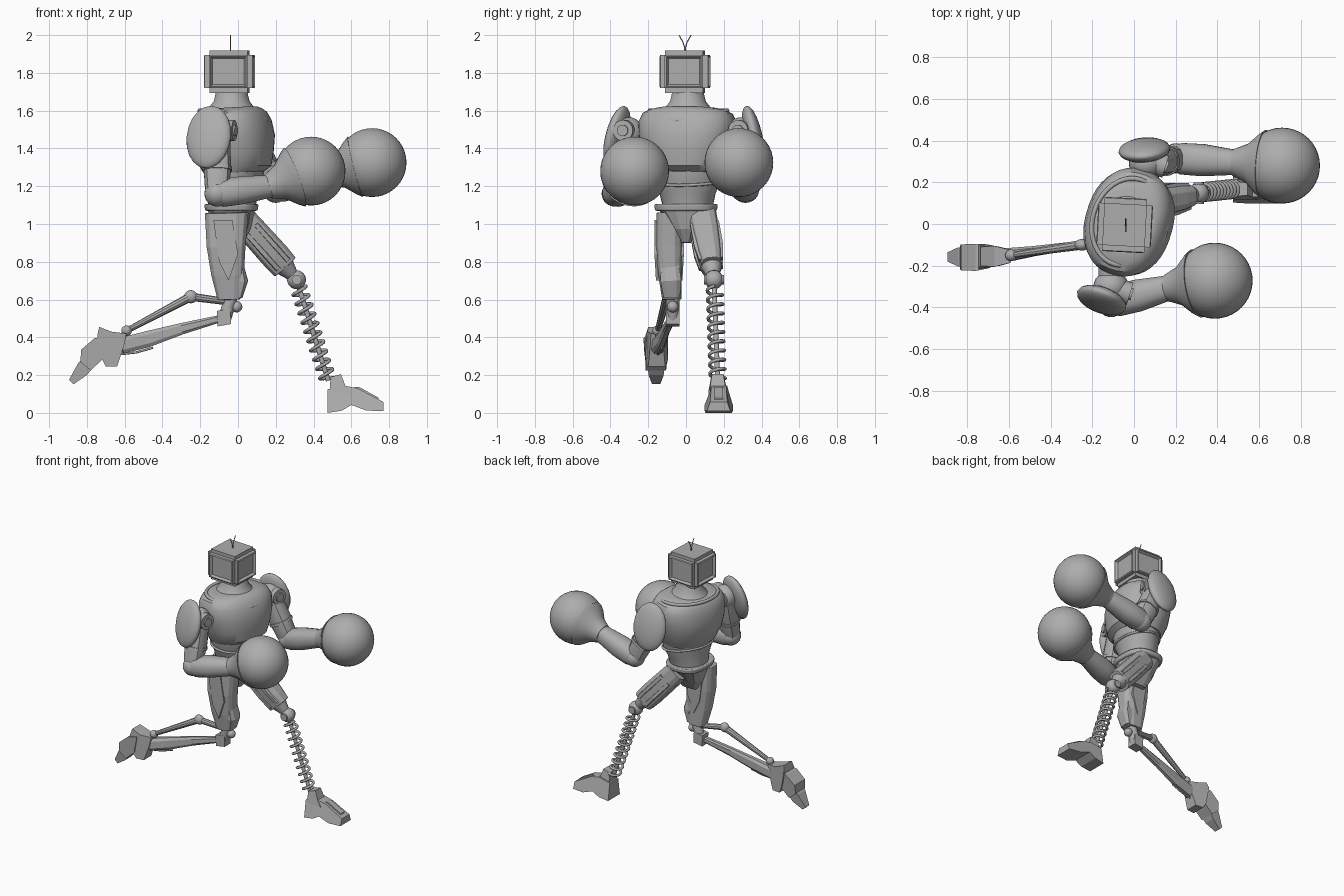
import bpy, bmesh, math
from mathutils import Vector as V, Matrix

if "Cube" in bpy.data.objects:
    bpy.data.objects.remove(bpy.data.objects["Cube"])

GREY = (0.42, 0.42, 0.42, 1)
mat = bpy.data.materials.new("plain grey")
mat.use_nodes = True
mat.diffuse_color = GREY
mat.node_tree.nodes["Principled BSDF"].inputs["Base Color"].default_value = GREY
TURN = Matrix.Rotation(math.radians(-17), 4, 'Z')   # twist of the upper body


def finish(name, bm, smooth=True, bevel=0):
    bmesh.ops.recalc_face_normals(bm, faces=bm.faces)
    me = bpy.data.meshes.new(name)
    bm.to_mesh(me)
    bm.free()
    ob = bpy.data.objects.new(name, me)
    bpy.context.collection.objects.link(ob)
    me.materials.append(mat)
    if bevel:
        mod = ob.modifiers.new("bevel", 'BEVEL')
        mod.width, mod.segments = bevel, 2
    if smooth:
        bpy.ops.object.select_all(action='DESELECT')
        ob.select_set(True)
        bpy.context.view_layer.objects.active = ob
        bpy.ops.object.shade_smooth_by_angle(angle=math.radians(35))
    return ob


def loft(name, rings, side=(0, 1, 0), n=24, power=2, smooth=True, bevel=0):
    """Skin superellipse rings (centre, half width along side, half depth)."""
    bm = bmesh.new()
    axis = (V(rings[-1][0]) - V(rings[0][0])).normalized()
    s = V(side)
    s = (s - axis * s.dot(axis)).normalized()
    t = axis.cross(s)
    prev = None
    for p, w, d in rings:
        ring = []
        for i in range(n):
            a = math.tau * (i + 0.5) / n
            c, q = math.cos(a), math.sin(a)
            c = math.copysign(abs(c) ** (2 / power), c)
            q = math.copysign(abs(q) ** (2 / power), q)
            ring.append(bm.verts.new(V(p) + s * w * c + t * d * q))
        if prev:
            for i in range(n):
                j = (i + 1) % n
                bm.faces.new((prev[i], prev[j], ring[j], ring[i]))
        else:
            bm.faces.new(ring)
        prev = ring
    bm.faces.new(prev)
    return finish(name, bm, smooth, bevel)


def rod(name, a, b, r, r2=None, n=16):
    r2 = r if r2 is None else r2
    return loft(name, [(a, r, r), (b, r2, r2)], (0.1, 1, 0.05), n)


def ball(name, p, radii, rot=(0, 0, 0), seg=24):
    bm = bmesh.new()
    bmesh.ops.create_uvsphere(bm, u_segments=seg, v_segments=seg // 2, radius=1)
    ob = finish(name, bm)
    ob.location, ob.scale = p, radii
    ob.rotation_euler = [math.radians(a) for a in rot]
    return ob


def slab(name, profile, yc):
    """Side profile of (x, z, half thickness) points, thick about y = yc."""
    bm = bmesh.new()
    lo, hi = ([bm.verts.new((x, yc + k * h, z)) for x, z, h in profile] for k in (-1, 1))
    bm.faces.new(lo)
    bm.faces.new(hi[::-1])
    for i in range(len(lo)):
        j = (i + 1) % len(lo)
        bm.faces.new((lo[i], lo[j], hi[j], hi[i]))
    return finish(name, bm, False)


def wire(name, pts, r, cyclic=False):
    cu = bpy.data.curves.new(name, 'CURVE')
    cu.dimensions, cu.bevel_depth, cu.bevel_resolution = '3D', r, 2
    cu.use_fill_caps = True
    sp = cu.splines.new('POLY')
    sp.points.add(len(pts) - 1)
    for q, p in zip(sp.points, pts):
        q.co = (*p, 1)
    sp.use_cyclic_u = cyclic
    cu.materials.append(mat)
    ob = bpy.data.objects.new(name, cu)
    bpy.context.collection.objects.link(ob)
    return ob


# Head: bevelled box with recessed panels, screen on the +x face
bm = bmesh.new()
bmesh.ops.create_cube(bm, size=1)
bmesh.ops.scale(bm, vec=(0.254, 0.252, 0.225), verts=bm.verts)
bmesh.ops.bevel(bm, geom=bm.edges[:], offset=0.025, segments=2, affect='EDGES')
bm.normal_update()
for f in [f for f in bm.faces if f.calc_area() > 0.02 and abs(f.normal.z) < 0.5]:
    bmesh.ops.inset_individual(bm, faces=[f], thickness=0.012, depth=0.004)
    bmesh.ops.inset_individual(bm, faces=[f], thickness=0.014, depth=-0.018)
head = finish("head", bm)
head.location = (-0.045, -0.005, 1.807)
head.rotation_euler.z = math.radians(-3)
for k, nm in ((-1, "right"), (1, "left")):
    wire(nm + "_antenna", [(-0.04, -0.005 + k * 0.032 * t * t, 1.91 + 0.09 * t)
                           for t in (0, 0.3, 0.6, 1)], 0.003)

# Torso, twisted about z
chest = loft("chest", [((x, 0, z), w, d) for x, z, w, d in (
    (-0.02, 1.27, 0.19, 0.15), (-0.01, 1.3, 0.205, 0.18), (-0.02, 1.37, 0.235, 0.2),
    (-0.025, 1.46, 0.255, 0.21), (-0.03, 1.54, 0.262, 0.195), (-0.035, 1.585, 0.24, 0.175),
    (-0.04, 1.605, 0.2, 0.155), (-0.04, 1.615, 0.15, 0.135))], n=40, power=2.3)
abdomen = loft("abdomen", [((x, 0, z), w, d) for x, z, w, d in (
    (-0.035, 1.08, 0.13, 0.125), (-0.03, 1.16, 0.15, 0.13), (-0.02, 1.22, 0.18, 0.145),
    (-0.02, 1.29, 0.19, 0.155))], n=32)
neck = loft("neck", [((-0.035, 0, z), r, r) for z, r in (
    (1.59, 0.14), (1.62, 0.118), (1.65, 0.095), (1.7, 0.083))])
ANG = [math.tau * i / 40 for i in range(40)]
collar = wire("collar", [(-0.035 + (0.165 + 0.025 * max(0, math.cos(a))) * math.cos(a),
                          0.212 * math.sin(a), 1.6 - 0.05 * max(0, math.cos(a)))
                         for a in ANG], 0.012, True)
seam = wire("waist_seam", [(-0.02 + 0.148 * math.cos(a), 0.183 * math.sin(a),
                            1.225 - 0.02 * math.cos(a)) for a in ANG], 0.008, True)
for ob in (chest, abdomen, neck, collar, seam):
    ob.matrix_world = TURN @ ob.matrix_world

# Pelvis
loft("belt", [((-0.035, 0, 1.07), 0.165, 0.14), ((-0.035, 0, 1.105), 0.17, 0.145)],
     n=24, power=2.6, bevel=0.008)
loft("pelvis", [((-0.03, 0, 0.9), 0.025, 0.06), ((-0.03, 0, 0.97), 0.07, 0.1),
                ((-0.035, 0, 1.08), 0.15, 0.13)], n=12, power=3, smooth=False)

# Arms: shoulder, upper arm, forearm, round glove
ARMS = {
    "right": ((-0.11, -0.3, 1.48), (-0.11, -0.375, 1.16), (0.17, -0.305, 1.2),
              (0.387, -0.272, 1.28), (-0.155, -0.365, 1.46), (-14, 0, -20), -1),
    "left": ((0.06, 0.29, 1.48), (0.2, 0.315, 1.18), (0.49, 0.295, 1.27),
             (0.71, 0.28, 1.325), (0.05, 0.355, 1.46), (12, 0, 5), 1)}
for nm, (sh, el, wr, gl, pad, rot, k) in ARMS.items():
    sh, el, wr, gl = map(V, (sh, el, wr, gl))
    ball(nm + "_shoulder", sh, (0.085, 0.075, 0.085))
    fwd = TURN.to_3x3() @ V((1, 0, 0))
    face = sh + V((0.01, k * 0.01, 0.015))
    rod(nm + "_shoulder_disc", face, face + fwd * 0.085, 0.055, n=24)
    rod(nm + "_shoulder_hub", face, face + fwd * 0.095, 0.03, n=20)
    rod(nm + "_shoulder_axle", sh - V((0, k * 0.12, 0)), sh, 0.06)
    ball(nm + "_shoulder_pad", pad, (0.125, 0.05, 0.17), rot, 20)
    loft(nm + "_upper_arm", [(sh.lerp(el, t), w, d) for t, w, d in (
        (0.1, 0.065, 0.07), (0.5, 0.07, 0.075), (0.85, 0.062, 0.068), (1, 0.06, 0.06))],
        n=12, power=2.5)
    loft(nm + "_arm_band", [(sh.lerp(el, t), 0.075, 0.08) for t in (0.56, 0.62)], n=12, power=2.5)
    ball(nm + "_elbow", el, (0.068, 0.072, 0.068))
    loft(nm + "_forearm", [(el.lerp(wr, t), w, d) for t, w, d in (
        (-0.1, 0.055, 0.05), (0.1, 0.076, 0.074), (0.45, 0.078, 0.075), (1, 0.06, 0.06))],
        n=20, power=2.3)
    loft(nm + "_glove_cuff", [(wr.lerp(gl, t), r, r) for t, r in (
        (-0.05, 0.066), (0.02, 0.072), (0.25, 0.095), (0.48, 0.145), (0.6, 0.165))], n=32)
    ball(nm + "_glove", gl, (0.182,) * 3, seg=40)

# Right leg: thigh, knee, trailing shin and foot
loft("right_thigh", [((-0.06, -0.088, 1.06), 0.07, 0.118), ((-0.063, -0.09, 0.88), 0.073, 0.105),
                     ((-0.055, -0.085, 0.73), 0.063, 0.088), ((-0.047, -0.075, 0.6), 0.052, 0.062)],
     n=12, power=3.2, smooth=False, bevel=0.004)
loft("right_knee_guard", [((0.0, -0.075, 0.61), 0.045, 0.025), ((0.015, -0.08, 0.7), 0.058, 0.04),
                          ((0.005, -0.085, 0.79), 0.05, 0.025)], n=8, power=3, smooth=False)
slab("right_thigh_panel", [(-0.13, 1.02, 0.078), (-0.03, 1.02, 0.078), (0.0, 0.84, 0.078),
                           (-0.05, 0.7, 0.07), (-0.1, 0.8, 0.074)], -0.089)
ball("right_knee", (-0.007, -0.07, 0.562), (0.03,) * 3)
rod("right_knee_link", (-0.035, -0.07, 0.62), (-0.07, -0.07, 0.5), 0.035)
slab("right_knee_block", [(-0.112, 0.54, 0.035), (-0.04, 0.55, 0.035),
                          (-0.037, 0.47, 0.035), (-0.108, 0.458, 0.035)], -0.07)
loft("right_shin", [((-0.09, -0.075, 0.5), 0.02, 0.02), ((-0.3, -0.105, 0.445), 0.02, 0.032),
                    ((-0.48, -0.13, 0.39), 0.025, 0.045), ((-0.62, -0.15, 0.355), 0.035, 0.045)],
     n=8, power=3, smooth=False)
wire("right_heel_cable", [(-0.45, -0.13, 0.345), (-0.54, -0.14, 0.32), (-0.63, -0.15, 0.31)], 0.006)
ROD = [(-0.03, -0.07, 0.585), (-0.25, -0.1, 0.615), (-0.59, -0.15, 0.435)]
rod("right_upper_link", ROD[0], ROD[1], 0.018, 0.022, 10)
rod("right_lower_link", ROD[1], ROD[2], 0.024, 0.015, 10)
ball("right_link_joint", ROD[1], (0.035, 0.028, 0.035))
ball("right_link_end", ROD[2], (0.028,) * 3)
slab("right_ankle", [(-0.59, 0.42, 0.03), (-0.67, 0.43, 0.05), (-0.735, 0.455, 0.045),
                     (-0.745, 0.41, 0.06), (-0.72, 0.285, 0.06), (-0.7, 0.245, 0.05),
                     (-0.64, 0.245, 0.045), (-0.605, 0.35, 0.035)], -0.155)
slab("right_foot", [(-0.69, 0.41, 0.05), (-0.76, 0.395, 0.065), (-0.83, 0.335, 0.062),
                    (-0.835, 0.27, 0.055), (-0.78, 0.225, 0.055), (-0.71, 0.29, 0.055)], -0.16)
slab("right_toe", [(-0.8, 0.31, 0.045), (-0.845, 0.265, 0.045), (-0.895, 0.175, 0.022),
                   (-0.87, 0.152, 0.022), (-0.8, 0.2, 0.04), (-0.76, 0.25, 0.045)], -0.158)

# Left leg: thigh, knee, spring shin and foot
hip, knee = V((0.0, 0.085, 1.05)), V((0.31, 0.148, 0.705))
loft("left_thigh", [(hip.lerp(knee, t), w, d) for t, w, d in (
    (0, 0.075, 0.075), (0.3, 0.074, 0.078), (0.65, 0.064, 0.08), (0.8, 0.055, 0.076))],
    n=12, power=3.2, smooth=False, bevel=0.004)
for i, o in enumerate((-0.035, 0.035)):
    off = V((0.74, 0, 0.67)) * o
    loft("left_thigh_ridge_%d" % (i + 1), [(hip.lerp(knee, t) + off, w, 0.018) for t, w in (
        (0.2, 0.08), (0.55, 0.08), (0.76, 0.066))], n=8, power=4, smooth=False)
rod("left_knee_collar", hip.lerp(knee, 0.78), hip.lerp(knee, 0.92), 0.058, 0.035)
ball("left_knee", knee, (0.05,) * 3)
rod("left_knee_hub", knee - V((0, 0.052, 0)), knee + V((0, 0.052, 0)), 0.026)
top, ankle = V((0.322, 0.152, 0.66)), V((0.478, 0.168, 0.17))
rod("left_shin_rod", knee, ankle, 0.013)
axis = (ankle - top).normalized()
u = axis.cross(V((0, 1, 0))).normalized()
w = axis.cross(u)
TURNS, STEP = 10, 20
wire("left_shin_spring", [top.lerp(ankle, i / (TURNS * STEP))
                          + u * 0.04 * math.cos(math.tau * i / STEP)
                          + w * 0.04 * math.sin(math.tau * i / STEP)
                          for i in range(TURNS * STEP + 1)], 0.009)
slab("left_ankle", [(0.485, 0.11, 0.05), (0.49, 0.19, 0.035), (0.545, 0.205, 0.03),
                    (0.568, 0.145, 0.04), (0.6, 0.1, 0.05)], 0.168)
slab("left_foot", [(0.475, 0.125, 0.05), (0.56, 0.145, 0.045), (0.635, 0.13, 0.04),
                   (0.77, 0.058, 0.045), (0.77, 0.01, 0.062), (0.68, 0.012, 0.075),
                   (0.6, 0.042, 0.075), (0.55, 0.012, 0.075), (0.475, 0, 0.07)], 0.173)
slab("left_foot_ridge", [(0.56, 0.13, 0.024), (0.64, 0.138, 0.022), (0.745, 0.08, 0.022),
                         (0.74, 0.05, 0.024), (0.6, 0.08, 0.024)], 0.173)
